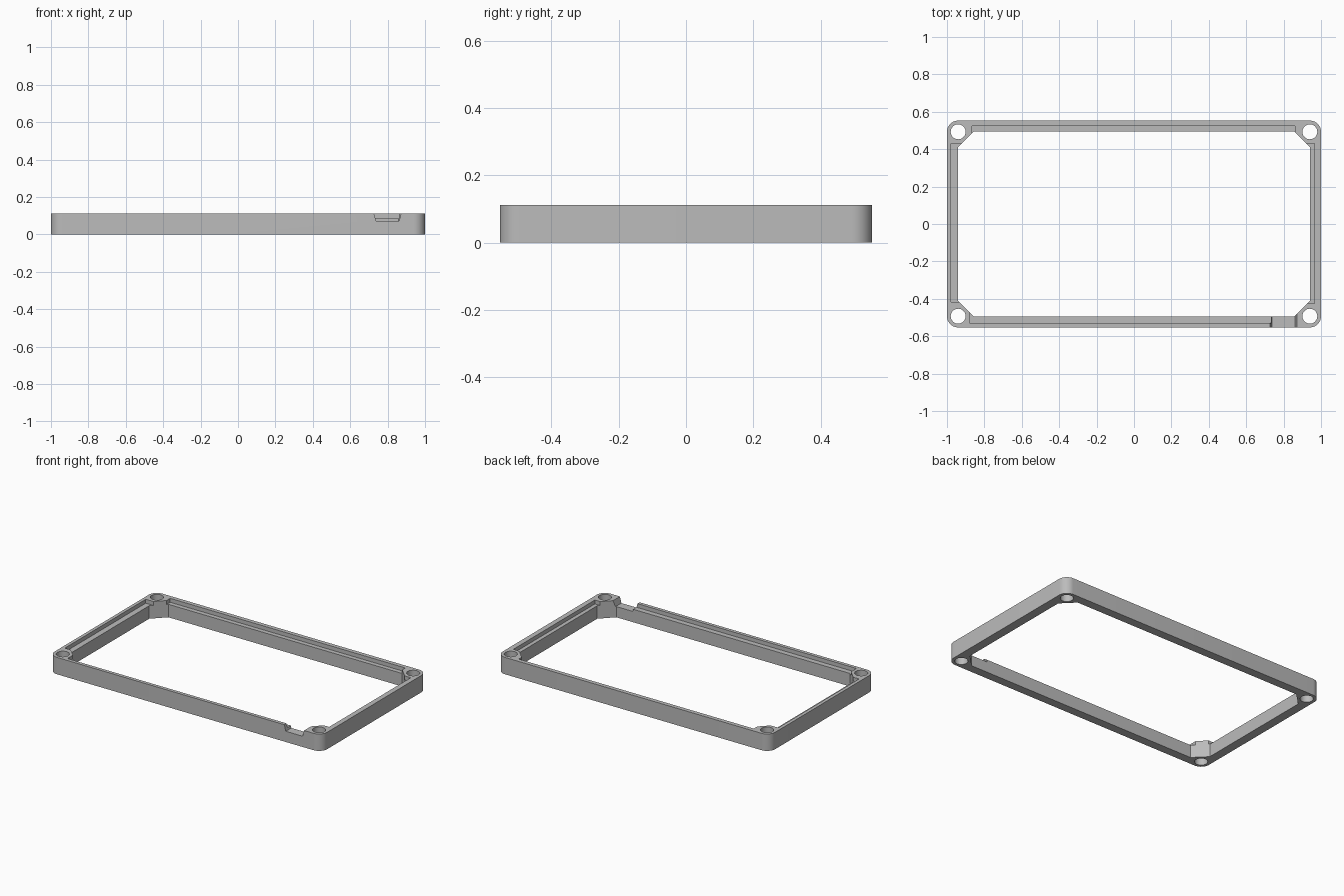
import bpy, bmesh, math

if "Cube" in bpy.data.objects:
    bpy.data.objects.remove(bpy.data.objects["Cube"], do_unlink=True)

HX, HY, HEIGHT = 1.0, 0.553, 0.112        # half sizes and height
RADIUS, HOLE = 0.06, 0.04                 # corner rounding, screw hole
IX, IY, CHAMFER = 0.94, 0.495, 0.083      # inner opening
LEDGE, NOTCH = 0.086, 0.071               # floor heights of recesses

grey = bpy.data.materials.new("plain grey")
grey.use_nodes = True
colour = (0.5, 0.5, 0.5, 1)
grey.diffuse_color = colour
grey.node_tree.nodes["Principled BSDF"].inputs["Base Color"].default_value = colour


def prism(name, outline, z0, z1, along_y=False):
    """Extrude a closed outline upward, or along y when its points are (x, z)."""
    bm = bmesh.new()
    place = (lambda a, b: (a, z0, b)) if along_y else (lambda a, b: (a, b, z0))
    face = bm.faces.new([bm.verts.new(place(a, b)) for a, b in outline])
    moved = bmesh.ops.extrude_face_region(bm, geom=[face])["geom"]
    shift = (0, z1 - z0, 0) if along_y else (0, 0, z1 - z0)
    bmesh.ops.translate(bm, vec=shift,
                        verts=[v for v in moved if isinstance(v, bmesh.types.BMVert)])
    bmesh.ops.recalc_face_normals(bm, faces=bm.faces)
    mesh = bpy.data.meshes.new(name)
    bm.to_mesh(mesh)
    bm.free()
    mesh.materials.append(grey)
    obj = bpy.data.objects.new(name, mesh)
    bpy.context.collection.objects.link(obj)
    return obj


def arc(cx, cy, r, start, sweep, steps):
    return [(cx + r * math.cos(start + sweep * i / steps),
             cy + r * math.sin(start + sweep * i / steps)) for i in range(steps + 1)]


def box(x0, x1, y0, y1):
    return [(x0, y0), (x1, y0), (x1, y1), (x0, y1)]


quadrants = [(1, 1), (-1, 1), (-1, -1), (1, -1)]

# Rounded outer body
outline = []
for i, (sx, sy) in enumerate(quadrants):
    outline += arc(sx * (HX - RADIUS), sy * (HY - RADIUS), RADIUS,
                   i * math.pi / 2, math.pi / 2, 12)
frame = prism("frame", outline, 0, HEIGHT)

# Opening with bevelled corners that leave the screw posts
opening = []
for sx, sy in quadrants:
    pair = [(sx * IX, sy * (IY - CHAMFER)), (sx * (IX - CHAMFER), sy * IY)]
    opening += pair if sx * sy > 0 else pair[::-1]
cutters = [prism("opening_cutter", opening, -0.1, 0.3)]

# Screw holes
for sx, sy in quadrants:
    ring = arc(sx * (HX - RADIUS), sy * (HY - RADIUS), HOLE, 0, math.tau, 32)[:-1]
    cutters.append(prism("hole_cutter", ring, -0.1, 0.3))

# Ledges along the inner top edge of each wall
ledges = {
    "back": box(-0.865, 0.86, 0.46, 0.525),
    "front": box(-0.88, 0.80, -0.53, -0.465),
    "left": box(0.90, 0.966, -0.425, 0.43),
    "right": box(-0.978, -0.90, -0.417, 0.43),
}
for side, shape in ledges.items():
    cutters.append(prism(side + "_ledge_cutter", shape, LEDGE, 0.3))

# Cable notch through the front wall
notch = [(0.738, NOTCH), (0.861, NOTCH), (0.872, HEIGHT),
         (0.872, 0.2), (0.727, 0.2), (0.727, HEIGHT)]
cutters.append(prism("notch_cutter", notch, -0.7, -0.42, along_y=True))

# Cut everything, then remove the cutters
bpy.context.view_layer.objects.active = frame
frame.select_set(True)
for cutter in cutters:
    cutter.hide_render = True
    mod = frame.modifiers.new("cut", "BOOLEAN")
    mod.operation = "DIFFERENCE"
    mod.solver = "EXACT"
    mod.object = cutter
    bpy.ops.object.modifier_apply(modifier=mod.name)
    bpy.data.objects.remove(cutter, do_unlink=True)

bpy.ops.object.shade_smooth_by_angle(angle=math.radians(30))
